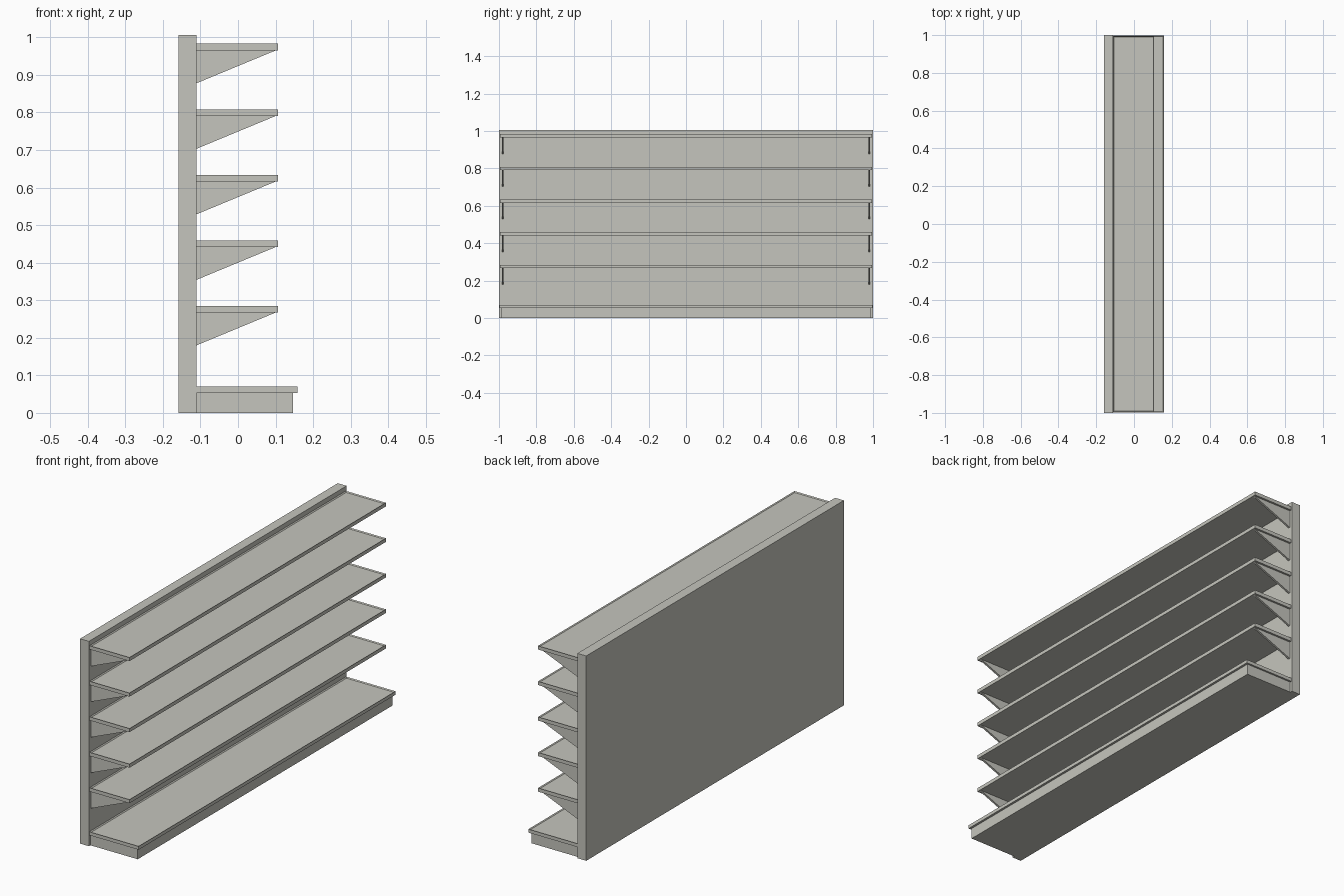
import bpy
import bmesh

old = bpy.data.objects.get("Cube")
if old:
    bpy.data.objects.remove(old, do_unlink=True)

# One painted metal colour
COLOUR = (0.56, 0.56, 0.51, 1)
metal = bpy.data.materials.new("warm_grey_metal")
metal.use_nodes = True
metal.diffuse_color = COLOUR
metal.node_tree.nodes["Principled BSDF"].inputs["Base Color"].default_value = COLOUR


def finish(name, bm):
    bmesh.ops.recalc_face_normals(bm, faces=bm.faces)
    mesh = bpy.data.meshes.new(name)
    bm.to_mesh(mesh)
    bm.free()
    mesh.materials.append(metal)
    obj = bpy.data.objects.new(name, mesh)
    bpy.context.collection.objects.link(obj)
    return obj


def prism(name, profile, y0, y1):
    """Extrude an x-z profile along y."""
    bm = bmesh.new()
    face = bm.faces.new([bm.verts.new((x, y0, z)) for x, z in profile])
    out = bmesh.ops.extrude_face_region(bm, geom=[face])
    verts = [g for g in out["geom"] if isinstance(g, bmesh.types.BMVert)]
    bmesh.ops.translate(bm, verts=verts, vec=(0, y1 - y0, 0))
    return finish(name, bm)


def box(name, x0, x1, half, z0, z1):
    return prism(name, [(x0, z0), (x1, z0), (x1, z1), (x0, z1)], -half, half)


def tray(name, x0, x1, half, z0, z1, rim=0.006, depth=0.005):
    """Shelf board with a shallow recess inside a thin rim."""
    obj = box(name, x0, x1, half, z0, z1)
    bm = bmesh.new()
    bm.from_mesh(obj.data)
    top = max(bm.faces, key=lambda f: f.calc_center_median().z)
    bmesh.ops.inset_region(bm, faces=[top], thickness=rim, depth=0)
    bmesh.ops.translate(bm, verts=top.verts, vec=(0, 0, -depth))
    bm.to_mesh(obj.data)
    bm.free()


BACK, WALL, EDGE = -0.158, -0.11, 0.107

# Back panel and base
box("back_panel", BACK, WALL, 1.0, 0, 1.006)
box("base_plinth", WALL, 0.147, 0.988, 0, 0.053)
tray("base_shelf", WALL, 0.158, 0.997, 0.053, 0.07)

# Five shelves, each on a pair of triangular brackets
for i in range(5):
    top = 0.285 + i * 0.1745
    under = top - 0.018
    tray(f"shelf_{i + 1}", WALL, EDGE, 0.995, under, top)
    triangle = [(WALL, under), (0.1, under), (WALL, top - 0.105 + 0.006)]
    triangle[2] = (WALL, under - 0.08 - 0.007)
    for side, y in (("right", -0.98), ("left", 0.98)):
        prism(f"bracket_{i + 1}_{side}", triangle, y - 0.005, y + 0.005)
